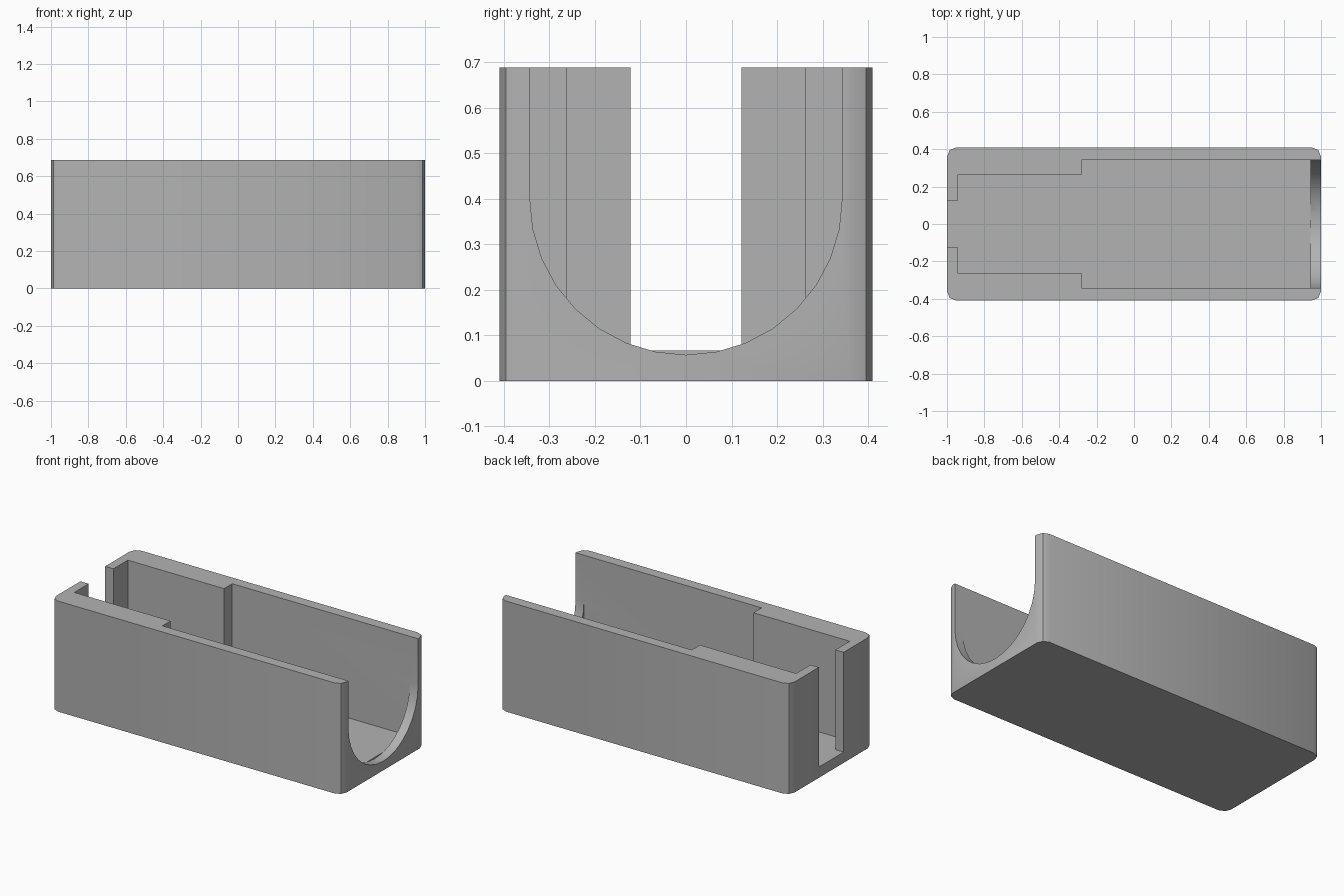
import bpy, bmesh, math
from mathutils import Vector

cube = bpy.data.objects.get("Cube")
if cube:
    bpy.data.objects.remove(cube, do_unlink=True)

LENGTH, WIDTH, HEIGHT = 2.0, 0.82, 0.688
FLOOR, CORNER = 0.067, 0.05
END_X, STEP_X = 0.943, -0.28
WIDE, NARROW, SLOT = 0.343, 0.263, 0.122

grey = bpy.data.materials.new("Plain grey")
grey.use_nodes = True
colour = (0.45, 0.45, 0.45, 1)
grey.diffuse_color = colour
grey.node_tree.nodes["Principled BSDF"].inputs["Base Color"].default_value = colour


def prism(name, points, direction):
    """Extrude a closed outline of 3D points along a direction."""
    bm = bmesh.new()
    face = bm.faces.new([bm.verts.new(p) for p in points])
    moved = bmesh.ops.extrude_face_region(bm, geom=[face])["geom"]
    bmesh.ops.translate(bm, vec=Vector(direction),
                        verts=[v for v in moved if isinstance(v, bmesh.types.BMVert)])
    bmesh.ops.recalc_face_normals(bm, faces=bm.faces)
    mesh = bpy.data.meshes.new(name)
    bm.to_mesh(mesh)
    bm.free()
    mesh.materials.append(grey)
    obj = bpy.data.objects.new(name, mesh)
    bpy.context.collection.objects.link(obj)
    return obj


# Outer block with rounded vertical corners
outline = []
for quarter, (sx, sy) in enumerate([(1, 1), (-1, 1), (-1, -1), (1, -1)]):
    for i in range(3):
        a = math.radians(90 * quarter + 45 * i)
        outline.append((sx * (LENGTH / 2 - CORNER) + CORNER * math.cos(a),
                        sy * (WIDTH / 2 - CORNER) + CORNER * math.sin(a), 0))
body = prism("open_case", outline, (0, 0, HEIGHT))

# Stepped cavity running out through the end slot
half = [(END_X, WIDE), (STEP_X, WIDE), (STEP_X, NARROW),
        (-END_X, NARROW), (-END_X, SLOT), (-1.2, SLOT)]
plan = half + [(x, -y) for x, y in reversed(half)]
cavity = prism("cavity_cutter", [(x, y, FLOOR) for x, y in plan], (0, 0, 1))

# U-shaped opening in the other end
arc = [math.pi + math.pi * i / 16 for i in range(17)]
u_shape = [(END_X, WIDE * math.cos(a), 0.4 + WIDE * math.sin(a)) for a in arc]
u_shape += [(END_X, WIDE, 1), (END_X, -WIDE, 1)]
opening = prism("opening_cutter", u_shape, (0.3, 0, 0))

bpy.ops.object.select_all(action='DESELECT')
bpy.context.view_layer.objects.active = body
body.select_set(True)
for cutter in (cavity, opening):
    cutter.hide_render = True
    mod = body.modifiers.new("Cut", 'BOOLEAN')
    mod.operation = 'DIFFERENCE'
    mod.solver = 'EXACT'
    mod.object = cutter
    bpy.ops.object.modifier_apply(modifier=mod.name)
    bpy.data.objects.remove(cutter, do_unlink=True)

bpy.ops.object.shade_smooth_by_angle(angle=math.radians(30))
